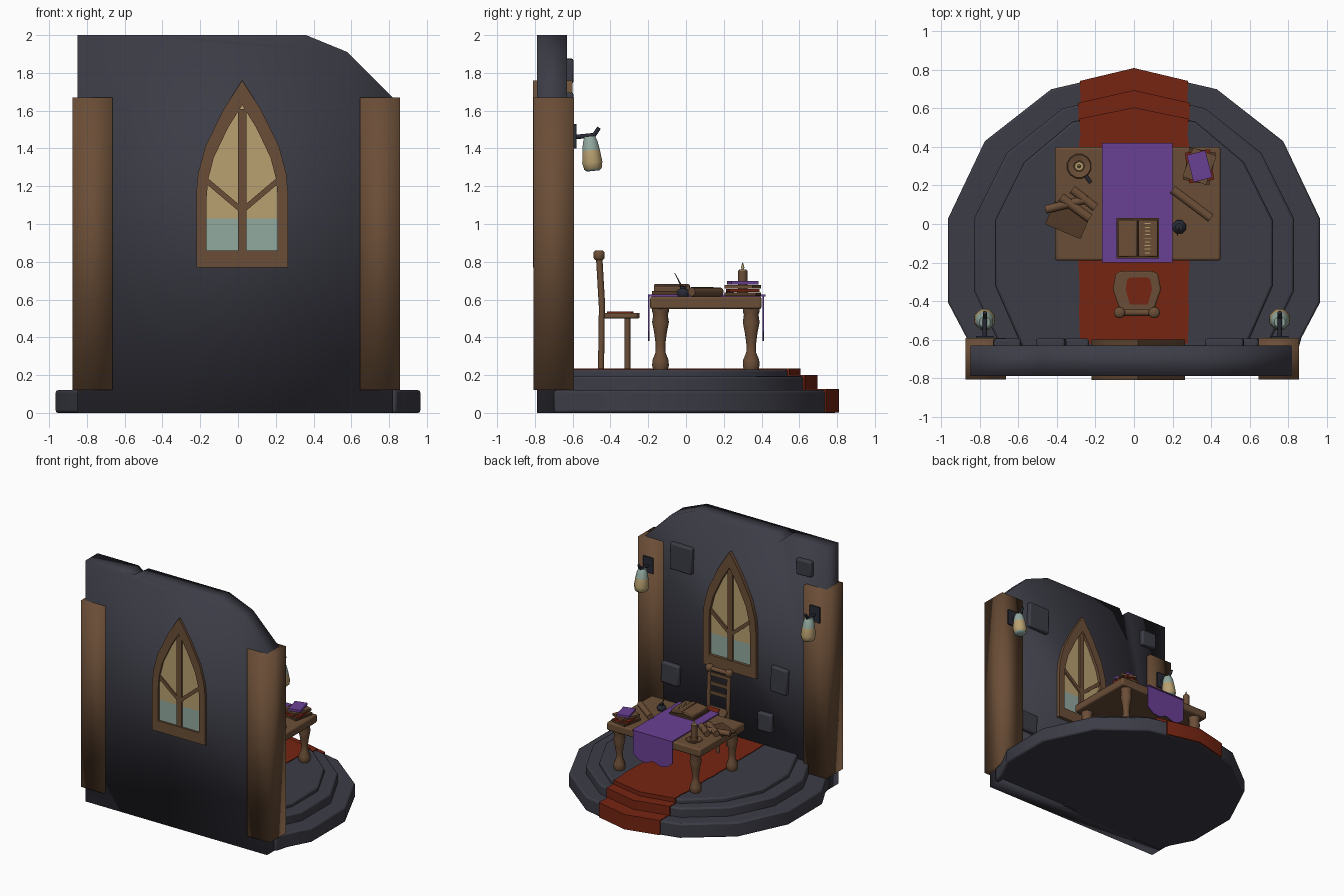
import bpy, bmesh, math, random
from mathutils import Vector, Matrix, Euler

random.seed(4)
if "Cube" in bpy.data.objects:
    bpy.data.objects.remove(bpy.data.objects["Cube"])


def material(name, r, g, b):
    m = bpy.data.materials.new(name)
    m.use_nodes = True
    m.diffuse_color = (r, g, b, 1)
    m.node_tree.nodes["Principled BSDF"].inputs["Base Color"].default_value = (r, g, b, 1)
    return m


STONE = material("slate stone", .045, .045, .062)
WOOD = material("brown wood", .147, .076, .038)
DARKWOOD = material("dark wood", .085, .042, .02)
RED = material("red cloth", .18, .018, .006)
PURPLE = material("purple cloth", .144, .051, .296)
TAN = material("warm glass", .48, .355, .165)
TEAL = material("pale teal glass", .29, .40, .35)
IRON = material("dark iron", .022, .024, .036)


def finish(name, bm, mats, angle=35, bevel=0):
    bmesh.ops.recalc_face_normals(bm, faces=bm.faces)
    me = bpy.data.meshes.new(name)
    bm.to_mesh(me)
    bm.free()
    for m in mats if isinstance(mats, tuple) else (mats,):
        me.materials.append(m)
    me.shade_smooth()
    if angle < 180:
        me.set_sharp_from_angle(angle=math.radians(angle))
    ob = bpy.data.objects.new(name, me)
    bpy.context.collection.objects.link(ob)
    if bevel:
        mod = ob.modifiers.new("soft edges", "BEVEL")
        mod.width, mod.segments, mod.limit_method = bevel, 2, "ANGLE"
    return ob


def prism_mesh(pts, lo, hi, axis="z"):
    # extrude an outline along z, or an (x, z) outline along y
    bm = bmesh.new()
    def at(p, h):
        return (p[0], p[1], h) if axis == "z" else (p[0], h, p[1])
    a = [bm.verts.new(at(p, lo)) for p in pts]
    b = [bm.verts.new(at(p, hi)) for p in pts]
    bm.faces.new(a)
    bm.faces.new(b[::-1])
    for i in range(len(pts)):
        j = (i + 1) % len(pts)
        bm.faces.new((a[i], a[j], b[j], b[i]))
    return bm


def prism(name, pts, lo, hi, mat, axis="z", **kw):
    return finish(name, prism_mesh(pts, lo, hi, axis), mat, **kw)


def box(name, loc, size, mat, rot=(0, 0, 0), **kw):
    bm = bmesh.new()
    bmesh.ops.create_cube(bm, size=1, matrix=Matrix.LocRotScale(Vector(loc), Euler(rot), Vector(size)))
    return finish(name, bm, mat, **kw)


def tube(name, p, q, r, mat, r2=None, n=10):
    p, q = Vector(p), Vector(q)
    bm = bmesh.new()
    bmesh.ops.create_cone(bm, cap_ends=True, segments=n, radius1=r, radius2=r if r2 is None else r2,
                          depth=(q - p).length, matrix=Matrix.LocRotScale(
                              (p + q) / 2, (q - p).to_track_quat("Z", "Y"), None))
    return finish(name, bm, mat, angle=50)


def lathe(name, profile, loc, mats, n=12, tilt=0, rule=None):
    bm = bmesh.new()
    rings = [[bm.verts.new((r * math.cos(t), r * math.sin(t), z))
              for t in (2 * math.pi * (k + .5) / n for k in range(n))] for r, z in profile]
    for a, b in zip(rings, rings[1:]):
        for i in range(n):
            bm.faces.new((a[i], a[(i + 1) % n], b[(i + 1) % n], b[i]))
    bm.faces.new(rings[0])
    bm.faces.new(rings[-1])
    if rule:
        for f in bm.faces:
            f.material_index = rule(f.calc_center_median())
    bm.transform(Matrix.Translation(loc) @ Matrix.Rotation(tilt, 4, "X"))
    return finish(name, bm, mats, angle=50)


def mirrored(half):
    return half + [(-x, y) for x, y in reversed(half) if x > 0]


# Stepped round platform with the carpet running over it
steps = [
    ("lower_step", [(0, .8), (.43, .7), (.775, .43), (.965, .03), (.965, -.41), (.87, -.59), (.84, -.7)], 0, .12),
    ("middle_step", [(0, .685), (.37, .6), (.66, .37), (.83, .03), (.83, -.35), (.69, -.64)], .1, .195),
    ("upper_step", [(0, .595), (.32, .53), (.57, .32), (.72, .02), (.72, -.32), (.58, -.64)], .18, .23)]
for name, half, lo, hi in steps:
    prism(name, mirrored(half), lo, hi, STONE, bevel=.012)
    (y0, (x1, y1)) = half[0][1], half[1]
    side_y = y0 + (y1 - y0) * .287 / x1
    right = [(.285 + random.uniform(-.008, .006), side_y + .01 - (side_y + .63) * i / 14) for i in range(15)]
    prism(name + "_carpet", mirrored([(0, y0 + .01)] + right), lo + .003, hi + .006, RED)

# Back wall with a chamfered corner and a chipped top edge
bm = prism_mesh([(-.85, 0), (-.85, 2), (-.47, 2), (-.41, 2), (-.38, 2), (.36, 2), (.58, 1.91), (.82, 1.67), (.82, 0)],
                -.79, -.63, "y")
for v in bm.verts:
    if v.co.y > -.7 and abs(v.co.x + .41) < .01:
        v.co.z -= .05
finish("wall", bm, STONE, angle=180)
for x, z, w, h in ((.47, 1.585, .2, .22), (-.66, 1.81, .14, .13), (.57, .6, .16, .17),
                   (-.43, .81, .15, .21), (-.3, .43, .13, .15)):
    box("raised_stone", (x, -.62, z), (w, .05, h), STONE, rot=(0, random.uniform(-.05, .05), 0), bevel=.012)

# Timber pillars
for x in (-.77, .752):
    box("pillar", (x, -.7, .895), (.212, .215, 1.55), WOOD, angle=180)

# Pointed window
def arch(w, bottom, shoulder, apex):
    half = [(0, apex), (w * .4, apex - (apex - shoulder) * .27), (w * .8, shoulder + (apex - shoulder) * .38),
            (w * .96, shoulder + (apex - shoulder) * .12), (w, shoulder - .04), (w, bottom)]
    return [(x + .022, z) for x, z in mirrored(half)]

outer, inner = arch(.243, .77, 1.2, 1.76), arch(.188, .86, 1.18, 1.63)
bm = bmesh.new()
loops = [[bm.verts.new((x, y, z)) for x, z in pts]
         for pts, y in ((outer, -.81), (outer, -.6), (inner, -.6), (inner, -.81))]
for a, b in zip(loops, loops[1:] + loops[:1]):
    for i in range(len(a)):
        j = (i + 1) % len(a)
        bm.faces.new((a[i], a[j], b[j], b[i]))
finish("window_frame", bm, WOOD, angle=40)
bm = prism_mesh(inner, -.794, -.625, "y")
bmesh.ops.bisect_plane(bm, geom=bm.verts[:] + bm.edges[:] + bm.faces[:], plane_co=(0, 0, 1.03), plane_no=(0, 0, 1))
for f in bm.faces:
    f.material_index = int(f.calc_center_median().z < 1.03)
finish("window_glass", bm, (TAN, TEAL))
for y in (-.797, -.618):
    box("mullion", (.022, y, 1.235), (.044, .016, .75), WOOD)
    for s in (-1, 1):
        box("window_brace", (.022 + s * .1, y, 1.155), (.24, .014, .028), WOOD, rot=(0, -s * .7, 0))

# Hanging lanterns on the pillars
for x in (-.775, .757):
    box("lantern_plate", (x, -.588, 1.465), (.09, .014, .13), IRON)
    tube("lantern_arm", (x, -.59, 1.46), (x, -.49, 1.47), .012, IRON)
    tube("lantern_hook", (x, -.49, 1.465), (x, -.46, 1.51), .011, IRON)
    lathe("lantern_jar", [(.035, -.185), (.05, -.175), (.058, -.14), (.05, -.075), (.042, -.03), (.035, -.012), (.03, 0)],
          (x, -.51, 1.465), (TAN, TEAL), n=8, tilt=.1, rule=lambda c: int(c.z > -.08 or c.z < -.178))

# Table with turned legs
box("table_top", (.02, .105, .583), (.86, .59, .068), WOOD, bevel=.012)
for x in (-.33, .37):
    for y in (-.135, .345):
        lathe("table_leg", [(.04, .23), (.046, .25), (.044, .28), (.027, .32), (.026, .36), (.034, .42),
                            (.046, .48), (.04, .52), (.046, .535), (.046, .56)], (x, y, 0), WOOD)

# Table runner with hanging ends
box("runner_top", (.018, .11, .622), (.366, .622, .009), PURPLE)
hang = [(-.165, .626), (.2, .626), (.2, .43), (.15, .39), (.08, .38), (.02, .41), (-.06, .385), (-.12, .4), (-.165, .44)]
for y in (.405, -.2):
    prism("runner_end", hang, y, y + .008, PURPLE, "y")

# Open book
box("book_cover", (.02, -.075, .636), (.22, .21, .016), DARKWOOD)
for s in (-1, 1):
    box("book_pages", (.02 + s * .052, -.075, .66), (.1, .19, .032), WOOD, rot=(0, s * .12, 0), bevel=.006)
for i in range(9):
    box("text_line", (.07, -.15 + i * .019, .6775), (random.uniform(.02, .04), .005, .004), TAN, rot=(0, .12, 0))

# Stack of closed books
for i, (w, d, a, m) in enumerate(((.14, .17, -.2, DARKWOOD), (.13, .16, .15, RED), (.13, .16, -.35, WOOD), (.1, .145, .25, PURPLE))):
    box("stacked_book", (.34, .3, .628 + i * .02), (w, d, .018), m, rot=(0, 0, a))

# Scrolls and loose sheets
box("paper_sheet", (-.345, .02, .622), (.2, .13, .008), DARKWOOD, rot=(0, 0, -.4))
for p, q, r in (((.2, .18), (.4, .03), .024), ((-.32, .18), (-.2, .085), .024),
                ((-.46, .075), (-.24, .13), .023), ((-.38, .14), (-.23, .03), .025)):
    tube("scroll", (*p, .617 + r), (*q, .617 + r), r, WOOD)

# Inkwell with quill
lathe("inkwell", [(.03, .617), (.038, .635), (.032, .65), (.018, .658), (.02, .668)], (.235, -.015, 0), IRON, n=8)
tube("quill", (.235, -.015, .655), (.225, -.06, .74), .005, DARKWOOD, r2=.002, n=6)

# Candle on a dish
lathe("candle_dish", [(.045, .617), (.065, .632), (.06, .637), (.03, .63), (.03, .655)], (-.285, .3, 0), WOOD)
tube("dish_handle", (-.25, .25, .632), (-.225, .215, .632), .01, IRON)
tube("candle", (-.285, .3, .63), (-.285, .3, .755), .026, WOOD)
tube("candle_wax", (-.285, .3, .753), (-.285, .3, .759), .02, TAN)
lathe("flame", [(.004, .757), (.01, .77), (.002, .795)], (-.285, .3, 0), TAN, n=8)

# Chair facing the table
seat = [(-.07, -.46), (.1, -.46), (.14, -.34), (.125, -.26), (.1, -.245), (-.07, -.245), (-.095, -.26), (-.11, -.34)]
prism("chair_seat", seat, .5, .53, WOOD, bevel=.008)
prism("chair_cushion", [(-.01 + (x - .015) * .55 + .035, -.35 + (y + .355) * .65) for x, y in seat], .528, .537, RED)
for x in (-.075, .105):
    tube("front_leg", (x, -.31, .23), (x, -.31, .51), .015, WOOD)
    tube("rear_leg", (x, -.45, .23), (x, -.445, .58), .016, WOOD)
    tube("back_post", (x, -.445, .57), (x, -.46, .83), .017, WOOD)
    lathe("post_knob", [(.022, .81), (.03, .82), (.03, .85), (.02, .86)], (x, -.46, 0), WOOD)
for i in range(3):
    box("back_slat", (.015, -.45 - i * .004, .64 + i * .075), (.17, .014, .028), WOOD)
tube("top_rail", (-.075, -.46, .832), (.105, -.46, .832), .018, WOOD)
